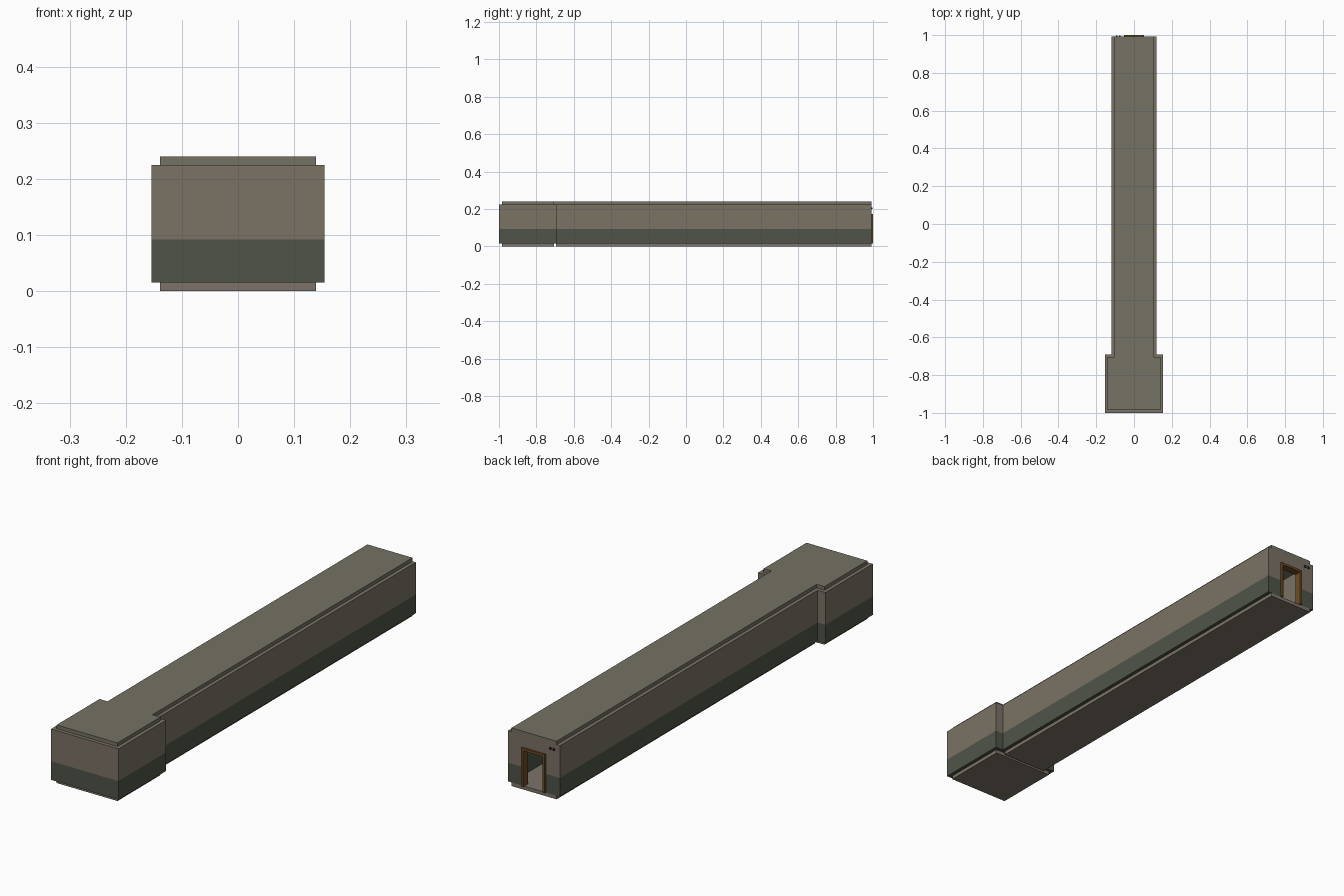
import bpy, bmesh

cube = bpy.data.objects.get("Cube")
if cube:
    bpy.data.objects.remove(cube, do_unlink=True)


def material(name, r, g, b):
    m = bpy.data.materials.new(name)
    m.use_nodes = True
    m.diffuse_color = (r, g, b, 1)
    bsdf = next(n for n in m.node_tree.nodes if n.type == 'BSDF_PRINCIPLED')
    bsdf.inputs["Base Color"].default_value = (r, g, b, 1)
    return m


BEIGE = material("beige wall paint", 0.195, 0.168, 0.130)
GREEN = material("green wall paint", 0.078, 0.088, 0.064)
CEILING = material("ceiling concrete", 0.178, 0.168, 0.128)
FLOOR = material("floor concrete", 0.205, 0.175, 0.142)
WOOD = material("brown door frame", 0.150, 0.075, 0.018)
DARK = material("dark metal", 0.025, 0.025, 0.022)

# Shared dimensions
T = 0.015                    # wall and slab thickness
BOTTOM, TOP = T, 0.225       # wall height range
SPLIT = 0.092                # top of the green band
ROOM, HALL = 0.154, 0.118    # outer half widths
FRONT, STEP, END = -1.0, -0.69, 0.992
DOOR_W, DOOR_H = 0.05, 0.17


def box(name, x, y, z, mats):
    """Box from ranges; with two materials it is cut at the paint line."""
    bm = bmesh.new()
    bmesh.ops.create_cube(bm, size=1)
    for v in bm.verts:
        for i, (lo, hi) in enumerate((x, y, z)):
            v.co[i] = hi if v.co[i] > 0 else lo
    if len(mats) == 2:
        bmesh.ops.bisect_plane(bm, geom=bm.verts[:] + bm.edges[:] + bm.faces[:],
                               plane_co=(0, 0, SPLIT), plane_no=(0, 0, 1))
        for f in bm.faces:
            f.material_index = int(f.calc_center_median().z < SPLIT)
    mesh = bpy.data.meshes.new(name)
    bm.to_mesh(mesh)
    bm.free()
    for m in mats:
        mesh.materials.append(m)
    obj = bpy.data.objects.new(name, mesh)
    bpy.context.collection.objects.link(obj)
    return obj


def wall(name, x, y, z=(BOTTOM, TOP)):
    return box(name, x, y, z, (BEIGE, GREEN))


# Walls that come in left and right pairs
for side, s in (("left", 1), ("right", -1)):
    def span(a, b):
        return tuple(sorted((s * a, s * b)))
    wall(f"room_{side}_wall", span(ROOM - T, ROOM), (FRONT + T, STEP - T))
    wall(f"room_{side}_shoulder", span(HALL - T, ROOM), (STEP - T, STEP))
    wall(f"corridor_{side}_wall", span(HALL - T, HALL), (STEP, END))
    wall(f"end_wall_{side}", span(DOOR_W, HALL - T), (END - T, END))
    box(f"door_frame_{side}", span(DOOR_W - 0.006, DOOR_W + 0.004),
        (END - T - 0.008, 1.0), (BOTTOM, DOOR_H + 0.004), (WOOD,))

# Single walls and the door head
wall("room_front_wall", (-ROOM, ROOM), (FRONT, FRONT + T))
box("end_wall_lintel", (-DOOR_W, DOOR_W), (END - T, END), (DOOR_H, TOP), (BEIGE,))
box("door_frame_head", (-DOOR_W + 0.006, DOOR_W - 0.006),
    (END - T - 0.008, 1.0), (DOOR_H - 0.006, DOOR_H + 0.004), (WOOD,))

# Floor and ceiling slabs cover the inside footprint
for name, z, mat, gap in (("floor", (0, T), FLOOR, 0.01),
                          ("ceiling", (TOP, TOP + T), CEILING, 0)):
    w = ROOM - T
    box(f"room_{name}", (-w, w), (FRONT + T, STEP - T), z, (mat,))
    w = HALL - T
    box(f"corridor_{name}", (-w, w), (STEP - T + gap, END), z, (mat,))

# Pair of small fittings beside the doorway
for i, x in enumerate((-0.092, -0.076)):
    box(f"door_signal_{i + 1}", (x - 0.004, x + 0.004), (END, 0.998),
        (0.2, 0.208), (DARK,))
